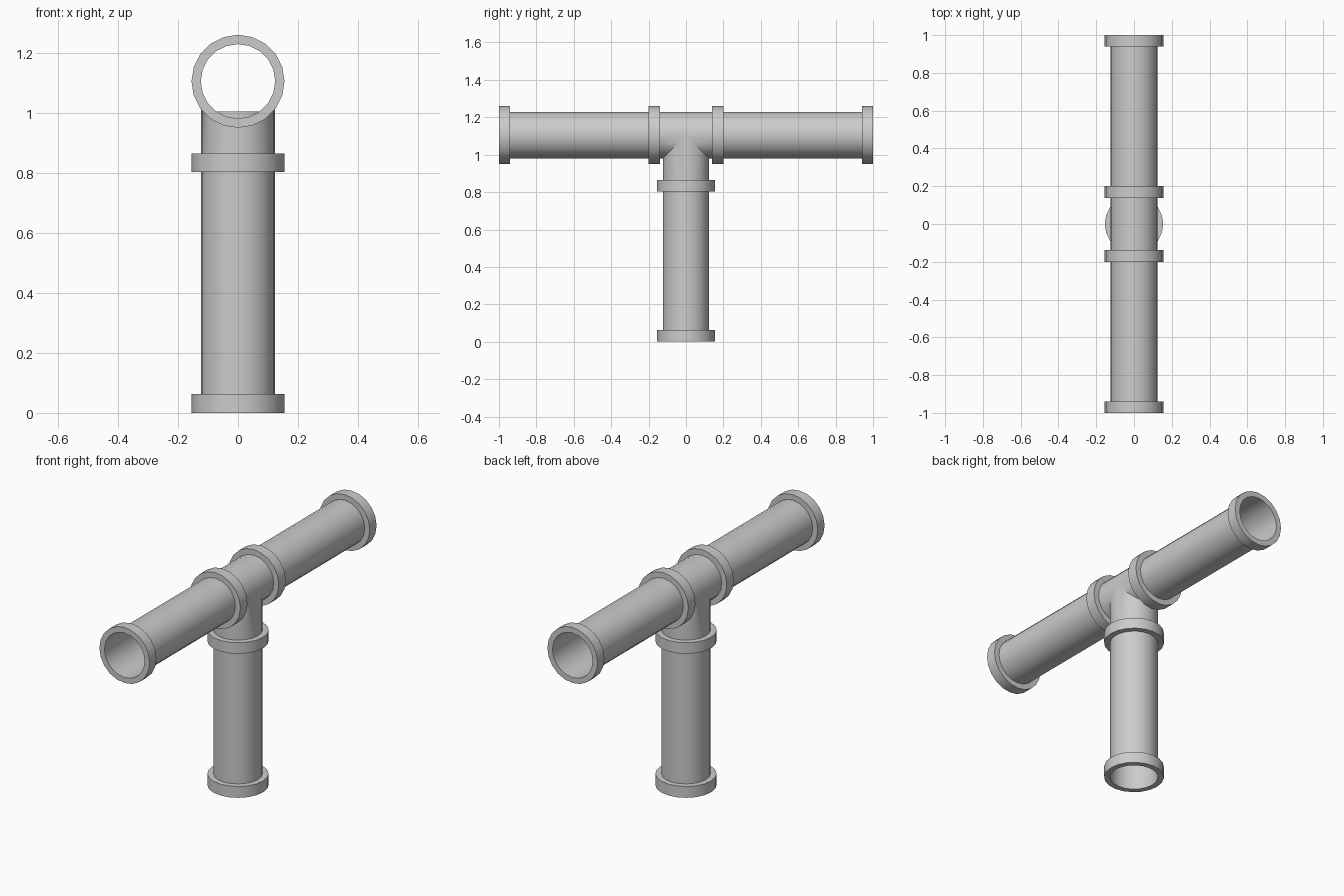
import bpy, bmesh, math

if "Cube" in bpy.data.objects:
    bpy.data.objects.remove(bpy.data.objects["Cube"])

N = 20            # sides of every pipe
R, RF = 0.124, 0.155   # pipe and collar radii
AXIS = 1.105      # height of the horizontal pipe
ANG = [2 * math.pi * i / N for i in range(N)]


def finish(bm, name):
    bmesh.ops.remove_doubles(bm, verts=bm.verts, dist=1e-5)
    bmesh.ops.recalc_face_normals(bm, faces=bm.faces)
    me = bpy.data.meshes.new(name)
    bm.to_mesh(me)
    bm.free()
    ob = bpy.data.objects.new(name, me)
    bpy.context.collection.objects.link(ob)
    bpy.context.view_layer.objects.active = ob
    ob.select_set(True)
    bpy.ops.object.shade_smooth_by_angle(angle=math.radians(30))
    ob.select_set(False)
    return ob


def point(a, r, t, axis):
    # point at angle a and distance t along a pipe axis
    if axis == 'Z':
        return (r * math.sin(a), r * math.cos(a), t)
    return (r * math.sin(a), t, AXIS + r * math.cos(a))


def lathe(name, profile, axis, closed=False):
    bm = bmesh.new()
    rings = [[bm.verts.new(point(a, r, t, axis)) for a in ANG] for r, t in profile]
    if closed:
        rings.append(rings[0])
    for p, q in zip(rings, rings[1:]):
        for i in range(N):
            j = (i + 1) % N
            bm.faces.new((p[i], p[j], q[j], q[i]))
    return finish(bm, name)


def collar(name, a, b, axis):
    lathe(name, [(R, a), (RF, a), (RF, b), (R, b)], axis, closed=True)


# vertical leg and its collars
lathe("leg_pipe", [(R, 0.063), (R, 0.803)], 'Z')
collar("leg_foot_collar", 0.0, 0.063, 'Z')
collar("leg_joint_collar", 0.803, 0.865, 'Z')

# two horizontal arms and their collars
for side, s in (("front", -1), ("back", 1)):
    lathe(side + "_arm_pipe", [(R, s * 0.2), (R, s * 0.94)], 'Y')
    collar(side + "_end_collar", s * 0.94, s * 1.0, 'Y')
    collar(side + "_joint_collar", s * 0.138, s * 0.2, 'Y')
    lathe(side + "_joint_sleeve", [(R, s * 0.138), (R, s * 0.2)], 'Y')

# tee fitting: through pipe opened along the mitre, plus the mitred branch
bm = bmesh.new()
lip = AXIS - R * math.cos(math.radians(36))
for i in range(N):
    a, b = ANG[i], ANG[i] + 2 * math.pi / N
    for s in (-1, 1):
        da, db = (max(0.0, -R * math.cos(v)) for v in (a, b))
        pts = [point(a, R, s * da, 'Y'), point(b, R, s * db, 'Y'),
               point(b, R, s * 0.14, 'Y'), point(a, R, s * 0.14, 'Y')]
        bm.faces.new([bm.verts.new(p) for p in pts])
    za, zb = (max(lip, AXIS - abs(R * math.cos(v))) for v in (a, b))
    pts = [point(a, R, 0.86, 'Z'), point(b, R, 0.86, 'Z'),
           point(b, R, zb, 'Z'), point(a, R, za, 'Z')]
    bm.faces.new([bm.verts.new(p) for p in pts])
finish(bm, "tee_fitting")
